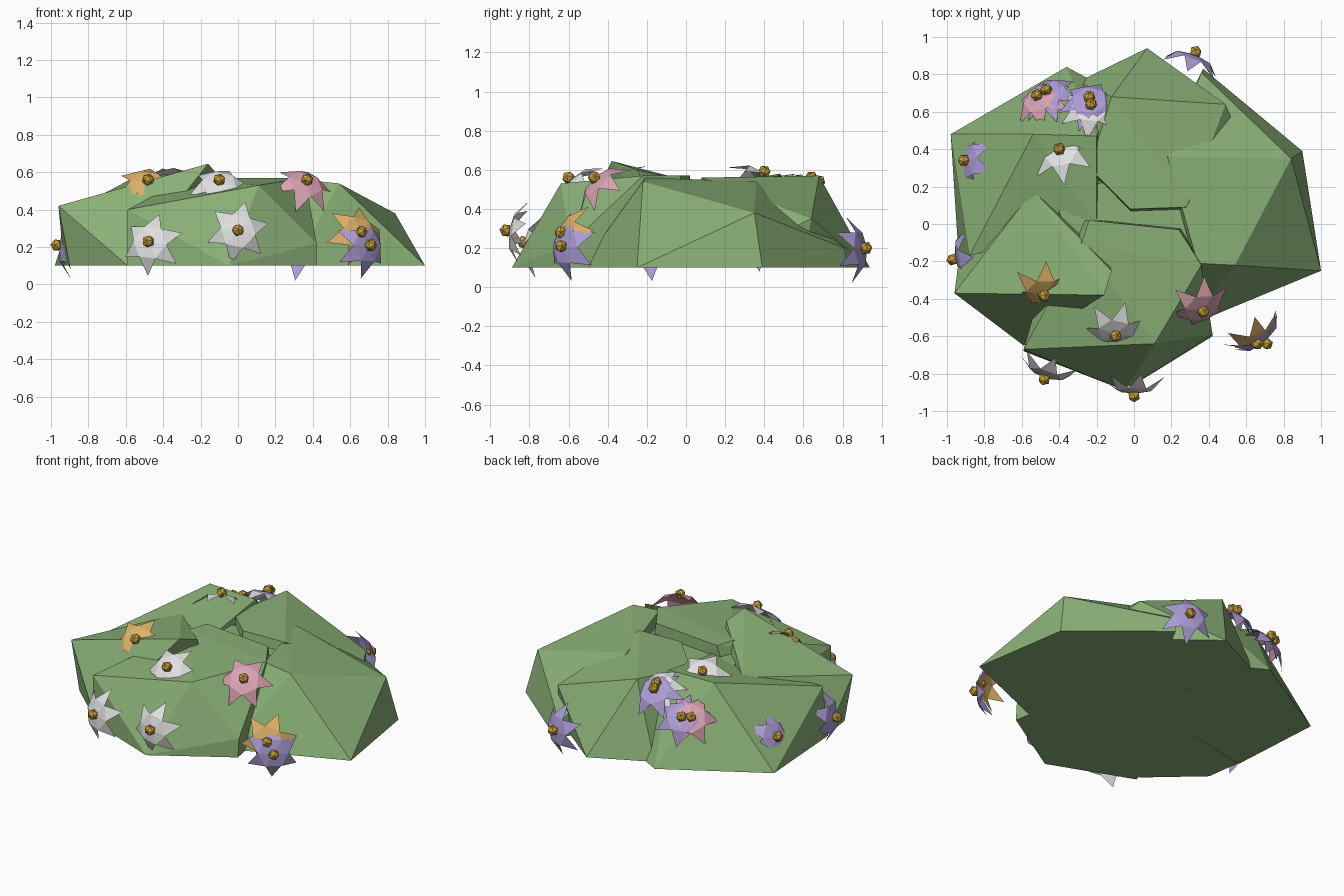
import bpy, bmesh, math
from mathutils import Vector

if "Cube" in bpy.data.objects:
    bpy.data.objects.remove(bpy.data.objects["Cube"])


def material(name, rgb):
    m = bpy.data.materials.new(name)
    m.diffuse_color = (*rgb, 1)
    m.use_nodes = True
    m.node_tree.nodes["Principled BSDF"].inputs["Base Color"].default_value = m.diffuse_color
    return m


GREEN = material("leaf green", (0.25, 0.43, 0.18))
GOLD = material("gold", (0.58, 0.35, 0.04))
PETALS = {
    "white": material("white", (0.75, 0.75, 0.75)),
    "purple": material("purple", (0.41, 0.33, 0.66)),
    "pink": material("pink", (0.70, 0.36, 0.45)),
    "orange": material("orange", (0.72, 0.44, 0.14)),
}


def add_object(name, bm, mats):
    me = bpy.data.meshes.new(name)
    bm.to_mesh(me)
    bm.free()
    for m in mats:
        me.materials.append(m)
    ob = bpy.data.objects.new(name, me)
    bpy.context.collection.objects.link(ob)
    return ob


def lobe(name, pts):
    """Faceted leaf mass: convex hull of a few corner points."""
    bm = bmesh.new()
    for p in pts:
        bm.verts.new(p)
    res = bmesh.ops.convex_hull(bm, input=bm.verts[:])
    junk = [v for v in res["geom_interior"] if isinstance(v, bmesh.types.BMVert)]
    bmesh.ops.delete(bm, geom=junk, context="VERTS")
    bmesh.ops.recalc_face_normals(bm, faces=bm.faces[:])
    return add_object(name, bm, [GREEN])


# Leaf masses, all cut flat at z = 0.1
lobe("leaves_back_left", [(-.98, .48, .1), (-.36, .84, .1), (-.94, -.14, .1), (-.88, -.17, .4),
                          (-.54, .48, .58), (-.2, .47, .57), (-.1, .7, .1), (-.2, 0, .1), (-.2, 0, .5)])
lobe("leaves_front_left", [(-.96, -.37, .42), (-.16, -.38, .645), (-.54, .18, .5), (-.59, -.65, .1),
                           (-.9, -.37, .1), (-.93, -.14, .1), (-.12, -.25, .6), (-.2, 0, .1)])
lobe("leaves_front", [(-.59, -.67, .4), (-.59, -.68, .1), (-.05, -.89, .1), (.11, -.64, .53),
                      (.42, -.59, .22), (.42, -.6, .1), (.36, -.22, .57), (-.28, -.1, .57),
                      (-.24, .02, .57), (.24, -.03, .57), (.3, 0, .1), (-.4, 0, .1)])
lobe("leaves_right", [(.54, -.22, .54), (.18, .36, .54), (.28, .08, .55), (.34, -.21, .56),
                      (1, -.25, .1), (.84, .35, .38), (.9, .39, .1), (.36, .81, .2), (.37, .83, .1),
                      (.3, -.54, .1), (.1, .3, .1)])
lobe("leaves_back", [(-.12, .68, .57), (.49, .64, .35), (.53, .54, .3), (.5, .6, .1), (.07, .94, .1),
                     (-.3, .76, .1), (-.24, .3, .53), (-.02, .08, .56), (.28, .09, .56), (0, 0, .1)])
lobe("leaves_middle", [(-.45, .2, .5), (.3, .25, .5), (.35, -.2, .5), (-.3, -.2, .5),
                       (-.5, .3, .1), (.45, .4, .1), (.4, -.4, .1), (-.5, -.4, .1)])


def flower(name, colour, pos, normal, spin):
    """Six drooping pointed petals around a small faceted bead."""
    bm = bmesh.new()
    hub = bm.verts.new((0, 0, -.015))
    ring = []
    for i in range(12):
        a = spin + i * math.pi / 6
        r, z = (.17, -.095) if i % 2 == 0 else (.095, -.03)
        ring.append(bm.verts.new((r * math.cos(a), r * math.sin(a), z)))
    for i in range(1, 12, 2):
        left, tip, right = ring[i - 2], ring[i - 1], ring[i]
        bm.faces.new((hub, left, right))
        bm.faces.new((left, tip, right))
    petals = set(bm.faces)
    bmesh.ops.create_icosphere(bm, subdivisions=1, radius=.034)
    for f in bm.faces:
        f.material_index = 0 if f in petals else 1
    ob = add_object(name, bm, [PETALS[colour], GOLD])
    ob.location = pos
    ob.rotation_mode = "QUATERNION"
    ob.rotation_quaternion = Vector(normal).to_track_quat("Z", "Y")


FLOWERS = [
    ("white", (0, -.92, .29), (0, -1, .15), .3),
    ("white", (-.48, -.83, .23), (-.3, -.9, .2), .4),
    ("white", (-.1, -.6, .56), (0, -.7, .7), .2),
    ("orange", (-.48, -.385, .56), (.1, -.7, .65), .3),
    ("pink", (.37, -.47, .56), (.3, -.65, .7), 0),
    ("orange", (.66, -.64, .28), (.45, -.85, .25), .2),
    ("purple", (.71, -.64, .21), (.65, -.75, .1), .5),
    ("purple", (-.97, -.19, .21), (-.97, -.15, .1), .5),
    ("purple", (-.91, .34, .27), (-.85, .15, .45), .3),
    ("pink", (-.52, .69, .43), (-.45, .6, .65), 0),
    ("purple", (-.47, .72, .43), (-.3, .65, .65), .4),
    ("purple", (-.24, .68, .54), (-.05, .6, .75), .1),
    ("white", (-.23, .64, .56), (0, .5, .85), .4),
    ("white", (-.4, .4, .59), (-.25, .55, .8), .2),
    ("purple", (.33, .92, .2), (.35, .9, .1), .5),
]
for n, (c, p, d, s) in enumerate(FLOWERS, 1):
    flower(f"{c}_flower_{n}", c, p, d, s)
